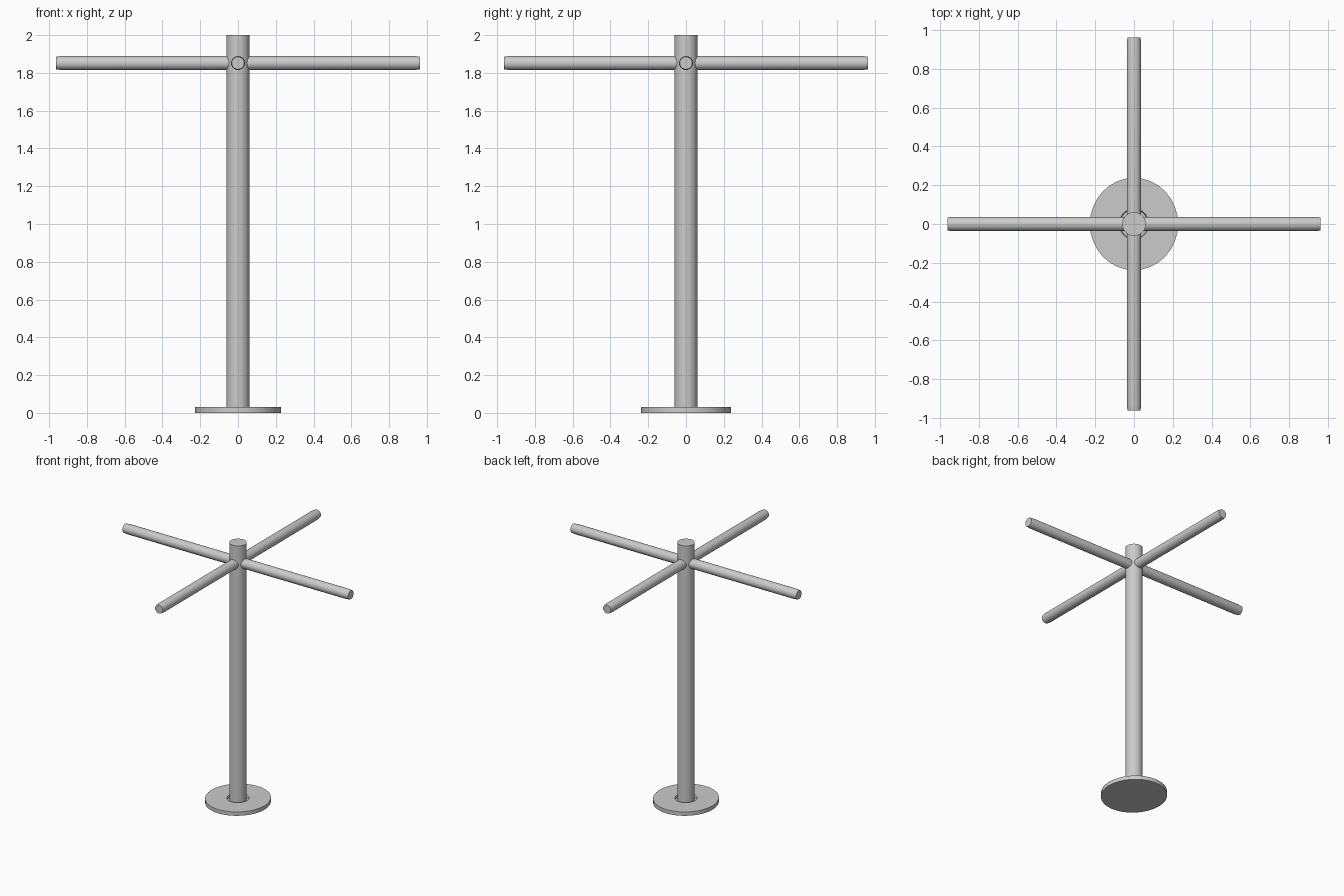
import bpy, bmesh, math
from mathutils import Matrix

if "Cube" in bpy.data.objects:
    bpy.data.objects.remove(bpy.data.objects["Cube"])


def lathe(name, profile, sides, matrix=Matrix(), scale=(1, 1, 1)):
    """Spin an (r, z) profile about z; points with r = 0 become poles."""
    bm = bmesh.new()
    rings = []
    for r, z in profile:
        n = 1 if r == 0 else sides
        rings.append([bm.verts.new((r * scale[0] * math.cos(2 * math.pi * i / sides),
                                    r * scale[1] * math.sin(2 * math.pi * i / sides), z))
                      for i in range(n)])
    for a, b in zip(rings, rings[1:]):
        for i in range(sides):
            j = (i + 1) % sides
            quad = [a[i % len(a)], a[j % len(a)], b[j % len(b)], b[i % len(b)]]
            bm.faces.new(list(dict.fromkeys(quad)))
    bmesh.ops.recalc_face_normals(bm, faces=bm.faces)
    bm.transform(matrix)
    mesh = bpy.data.meshes.new(name)
    bm.to_mesh(mesh)
    bm.free()
    obj = bpy.data.objects.new(name, mesh)
    bpy.context.collection.objects.link(obj)
    bpy.context.view_layer.objects.active = obj
    obj.select_set(True)
    bpy.ops.object.shade_smooth_by_angle(angle=math.radians(30))
    obj.select_set(False)
    return obj


# Round floor plate with a shallow socket around the post
lathe("base_plate", [(0, 0), (0.238, 0), (0.238, 0.03), (0.08, 0.03), (0.075, 0.018), (0, 0.018)],
      32, scale=(0.955, 1, 1))

# Upright post
lathe("post", [(0, 0.01), (0.061, 0.01), (0.061, 2.0), (0, 2.0)], 32)

# Four horizontal arms with softened tips
arm = [(0, 0), (0.037, 0), (0.037, 0.935), (0.033, 0.963), (0, 0.963)]
for k, side in enumerate(("right", "back", "left", "front")):
    place = (Matrix.Translation((0, 0, 1.852)) @ Matrix.Rotation(k * math.pi / 2, 4, 'Z')
             @ Matrix.Rotation(math.pi / 2, 4, 'Y'))
    lathe("arm_" + side, arm, 32, place)
